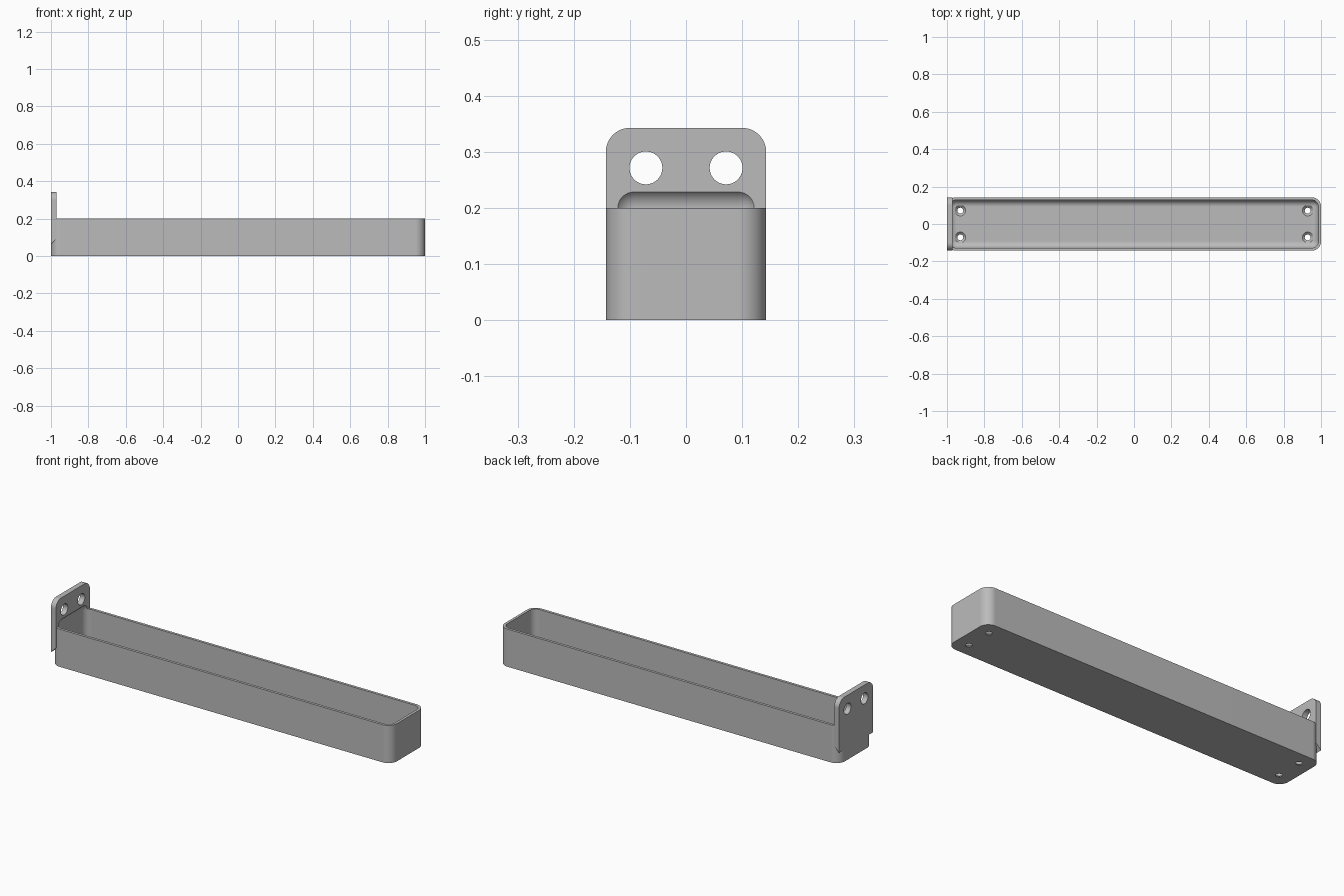
import bpy
import bmesh
from math import cos, sin, pi, radians

cube = bpy.data.objects.get("Cube")
if cube:
    bpy.data.objects.remove(cube, do_unlink=True)

MM = 1 / 140                       # dimensions below are in millimetres
HALF_L, HALF_W, WALL = 140, 20, 2
TRAY_H, PLATE_H, PLATE_T = 28, 48, 4

grey = bpy.data.materials.new("plain grey")
grey.use_nodes = True
grey.diffuse_color = (0.5, 0.5, 0.5, 1)
grey.node_tree.nodes["Principled BSDF"].inputs["Base Color"].default_value = grey.diffuse_color


def finish(bm, name):
    bmesh.ops.recalc_face_normals(bm, faces=bm.faces)
    bmesh.ops.scale(bm, vec=(MM, MM, MM), verts=bm.verts)
    mesh = bpy.data.meshes.new(name)
    bm.to_mesh(mesh)
    bm.free()
    mesh.materials.append(grey)
    obj = bpy.data.objects.new(name, mesh)
    bpy.context.collection.objects.link(obj)
    return obj


def prism(name, points, direction):
    """Extrude a closed outline along a direction."""
    bm = bmesh.new()
    face = bm.faces.new([bm.verts.new(p) for p in points])
    new = bmesh.ops.extrude_face_region(bm, geom=[face])["geom"]
    bmesh.ops.translate(bm, vec=direction,
                        verts=[v for v in new if isinstance(v, bmesh.types.BMVert)])
    return finish(bm, name)


def arc(cx, cy, r, start, steps=12):
    """Quarter circle, counter-clockwise from the start angle in degrees."""
    return [(cx + r * cos(radians(start) + i * pi / 2 / steps),
             cy + r * sin(radians(start) + i * pi / 2 / steps)) for i in range(steps + 1)]


def lathe(name, rings, centre, axis):
    """Stack of circles given as (radius, height), along z or x."""
    bm = bmesh.new()
    n, loops = 40, []
    for r, h in rings:
        loop = []
        for i in range(n):
            a, b = r * cos(2 * pi * i / n), r * sin(2 * pi * i / n)
            p = (a, b, h) if axis == "z" else (h, a, b)
            loop.append(bm.verts.new([c + q for c, q in zip(centre, p)]))
        loops.append(loop)
    for low, high in zip(loops, loops[1:]):
        for i in range(n):
            j = (i + 1) % n
            bm.faces.new((low[i], low[j], high[j], high[i]))
    bm.faces.new(loops[0])
    bm.faces.new(loops[-1])
    return finish(bm, name)


def combine(target, tool, operation):
    mod = target.modifiers.new(operation.lower(), "BOOLEAN")
    mod.operation, mod.solver, mod.object = operation, "EXACT", tool
    bpy.context.view_layer.objects.active = target
    bpy.ops.object.modifier_apply(modifier=mod.name)
    bpy.data.objects.remove(tool, do_unlink=True)


# Tray body with rounded upright corners
R = 7
x, y = HALF_L - R, HALF_W - R
outline = arc(x, y, R, 0) + arc(-x, y, R, 90) + arc(-x, -y, R, 180) + arc(x, -y, R, 270)
tray = prism("mounting_tray", [(a, b, 0) for a, b in outline], (0, 0, TRAY_H))

# Mounting plate: rounded top corners, sloped underside
r = 6
top = arc(HALF_W - r, PLATE_H - r, r, 0) + arc(r - HALF_W, PLATE_H - r, r, 90)
shape = [(-HALF_W, 5), (HALF_W, 5)] + top
plate = prism("mounting_plate", [(-HALF_L, a, b) for a, b in shape], (PLATE_T, 0, 0))
slope = [(-HALF_L - 1, -30, 0), (-HALF_L - 1, -30, 8),
         (-HALF_L + 6, -30, 15), (-HALF_L + 6, -30, 0)]
combine(plate, prism("slope_cutter", slope, (0, 60, 0)), "DIFFERENCE")
combine(tray, plate, "UNION")

# Cavity: box rounded on every edge, also biting into the plate
bm = bmesh.new()
bmesh.ops.create_cube(bm, size=1)
low, high = WALL, TRAY_H + 5
bmesh.ops.scale(bm, vec=(2 * (HALF_L - WALL), 2 * (HALF_W - WALL), high - low), verts=bm.verts)
bmesh.ops.translate(bm, vec=(0, 0, (low + high) / 2), verts=bm.verts)
bmesh.ops.bevel(bm, geom=bm.edges[:], offset=5, segments=10, profile=0.5, affect="EDGES")
combine(tray, finish(bm, "cavity_cutter"), "DIFFERENCE")

# Plate holes and countersunk floor holes
for side in (-1, 1):
    hole = lathe("plate_hole_cutter", [(4.1, -6), (4.1, 6)], (2 - HALF_L, 10 * side, 38), "x")
    combine(tray, hole, "DIFFERENCE")
    for end in (-1, 1):
        screw = lathe("floor_hole_cutter", [(2.2, -1), (2.2, 0.3), (4, 2), (4, 4)],
                      (130 * end, 10 * side, 0), "z")
        combine(tray, screw, "DIFFERENCE")

# Smooth curves with crisp edges
bpy.ops.object.select_all(action="DESELECT")
tray.select_set(True)
bpy.context.view_layer.objects.active = tray
bpy.ops.object.shade_smooth_by_angle(angle=radians(25))
weighted = tray.modifiers.new("weighted_normals", "WEIGHTED_NORMAL")
weighted.keep_sharp = True
